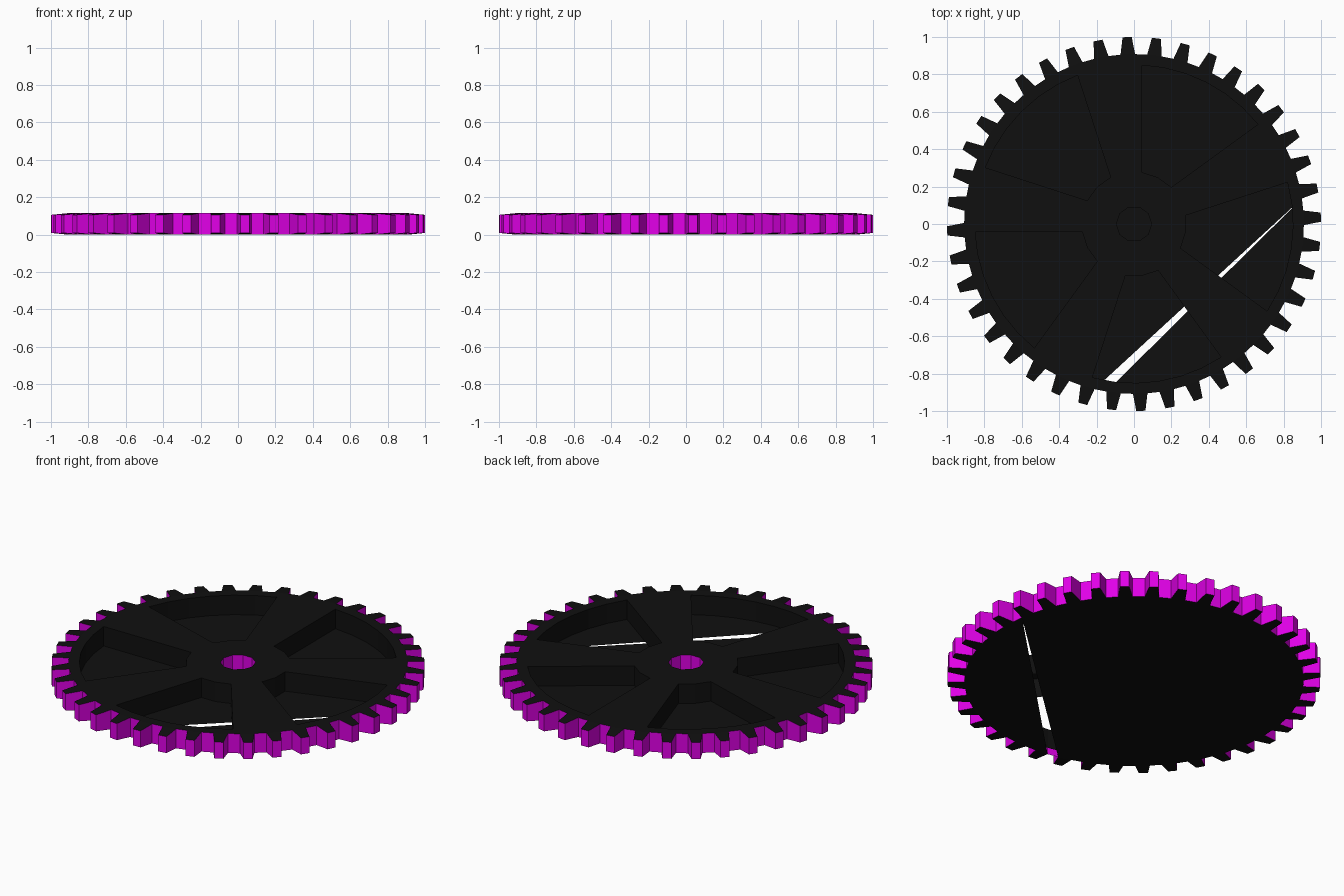
import bpy, bmesh
from math import radians, cos, sin, tan, atan2, degrees, hypot

if "Cube" in bpy.data.objects:
    bpy.data.objects.remove(bpy.data.objects["Cube"])

TEETH, OFFSET = 40, 2.1
R_TIP, R_ROOT, R_RIM, R_HUB, R_BORE = 1.0, 0.908, 0.85, 0.28, 0.094
H, BEV = 0.115, 0.009


def mat(name, col):
    m = bpy.data.materials.new(name)
    m.diffuse_color = (*col, 1)
    m.use_nodes = True
    m.node_tree.nodes["Principled BSDF"].inputs["Base Color"].default_value = m.diffuse_color
    return m


BLACK = mat("black", (0.005, 0.005, 0.005))
MAGENTA = mat("magenta", (0.75, 0.0, 0.8))


def pol(r, deg):
    return (r * cos(radians(deg)), r * sin(radians(deg)))


def ring(bm, pts, z):
    return [bm.verts.new((x, y, z)) for x, y in pts]


def face(bm, verts, m):
    bm.faces.new(verts).material_index = m


def walls(bm, lo, hi, m):
    # walls of a hole whose loop runs counter-clockwise: facing inward
    n = len(lo)
    for i in range(n):
        j = (i + 1) % n
        face(bm, (lo[j], lo[i], hi[i], hi[j]), m)


def finish(bm, name):
    me = bpy.data.meshes.new(name)
    bm.to_mesh(me)
    bm.free()
    me.materials.append(BLACK)
    me.materials.append(MAGENTA)
    ob = bpy.data.objects.new(name, me)
    bpy.context.collection.objects.link(ob)
    return ob


# Outlines
centres = [OFFSET + 360 / TEETH * k for k in range(TEETH)]
root = [pol(R_ROOT, c + s) for c in centres for s in (-2.45, 2.45)]


def half_angle(r):
    # half of the angle a tapered spoke covers at radius r
    a = 0.0
    for _ in range(20):
        w = 0.085 + (r * cos(a) - 0.27) * tan(radians(9))
        a = atan2(w, r * cos(a))
    return degrees(a)


def pocket(mid):
    o, i = 36 - half_angle(R_RIM), 36 - half_angle(R_HUB)
    outer = [pol(R_RIM, mid - o + 2 * o * k / 6) for k in range(7)]
    inner = [pol(R_HUB, mid + i - 2 * i * k / 2) for k in range(3)]
    return outer + inner


pockets = [pocket(63 + 72 * k) for k in range(5)]
bore = [pol(R_BORE, 36 * k) for k in range(10)]

# Wheel body: top web with pockets and bore
bm = bmesh.new()
top = ring(bm, root, H)
loops = [top]
for pts, m in [(p, 0) for p in pockets] + [(bore, 1)]:
    lo, hi = ring(bm, pts, 0.0), ring(bm, pts, H)
    walls(bm, lo, hi, m)
    loops.append(hi)
edges = []
for loop in loops:
    for a, b in zip(loop, loop[1:] + loop[:1]):
        edges.append(bm.edges.get((a, b)) or bm.edges.new((a, b)))
res = bmesh.ops.triangle_fill(bm, use_beauty=True, use_dissolve=False,
                              edges=edges, normal=(0, 0, 1))
for f in res["geom"]:
    if isinstance(f, bmesh.types.BMFace):
        f.material_index = 0
        f.normal_update()
        if f.normal.z < 0:
            f.normal_flip()
finish(bm, "spoked_wheel")

# Back plate, with the thin wedge-shaped slit left open
bm = bmesh.new()
low = ring(bm, root, 0.0)
t, a, b = 3, 57, 58 
# t = slit tip, a/b = both sides of its wide end at one tooth gap
t = 2 * 1
for part in (low[t:a + 1], low[b:] + low[:t + 1]):
    face(bm, part[::-1], 0)
finish(bm, "back_plate")

# Toothed edge
bm = bmesh.new()
lo, hi = ring(bm, root, 0.0), ring(bm, root, H)
for k, c in enumerate(centres):
    i, j, n = 2 * k, 2 * k + 1, (2 * k + 2) % (2 * TEETH)
    tip = [pol(R_TIP, c - 1.4), pol(R_TIP, c + 1.4)]
    tl, th = ring(bm, tip, BEV), ring(bm, tip, H - BEV)
    face(bm, (hi[i], th[0], th[1], hi[j]), 0)
    face(bm, (lo[j], tl[1], tl[0], lo[i]), 0)
    face(bm, (tl[0], tl[1], th[1], th[0]), 1)
    face(bm, (lo[i], tl[0], th[0], hi[i]), 1)
    face(bm, (tl[1], lo[j], hi[j], th[1]), 1)
    face(bm, (lo[j], lo[n], hi[n], hi[j]), 1)
finish(bm, "gear_teeth")
